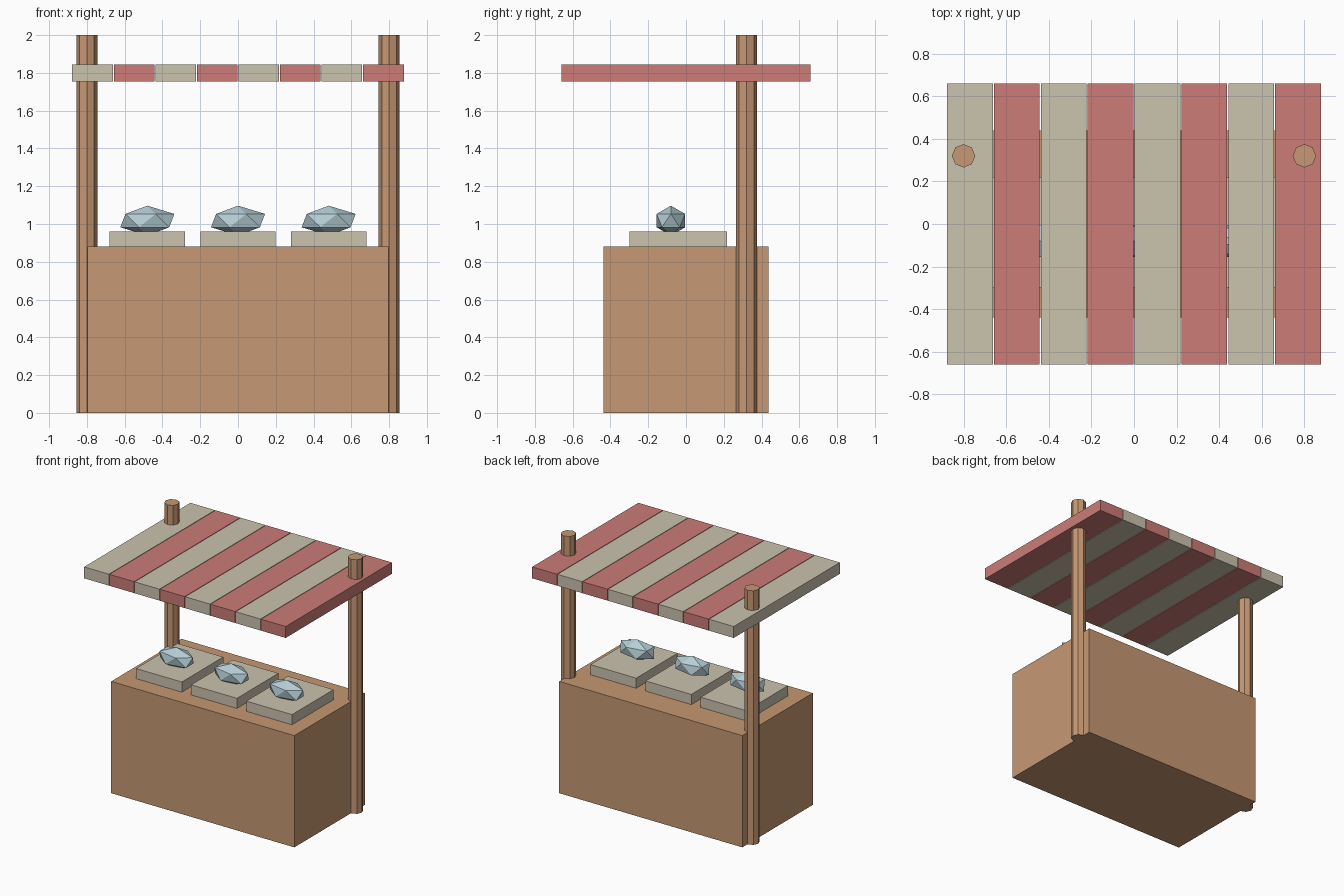
import bpy

if "Cube" in bpy.data.objects:
    bpy.data.objects.remove(bpy.data.objects["Cube"])


def material(name, rgb):
    # sRGB 0-255 to linear
    lin = [((c / 255 + 0.055) / 1.055) ** 2.4 for c in rgb]
    m = bpy.data.materials.new(name)
    m.diffuse_color = (*lin, 1)
    m.use_nodes = True
    m.node_tree.nodes["Principled BSDF"].inputs["Base Color"].default_value = m.diffuse_color
    return m


wood = material("warm_wood", (198, 152, 115))
cream = material("cream_cloth", (203, 195, 175))
red = material("faded_red", (204, 124, 118))
ice = material("pale_blue_crystal", (182, 207, 214))


def finish(name, mat):
    ob = bpy.context.object
    ob.name = name
    ob.data.materials.append(mat)
    return ob


def box(name, mat, centre, size):
    bpy.ops.mesh.primitive_cube_add(size=1, location=centre)
    ob = finish(name, mat)
    ob.scale = size
    return ob


# Solid counter
box("counter", wood, (0, 0, 0.44), (1.595, 0.876, 0.88))

# Octagonal posts, sunk halfway into the counter sides
for side, x in (("left", -0.8), ("right", 0.8)):
    bpy.ops.mesh.primitive_cylinder_add(vertices=8, radius=0.055, depth=2,
                                        location=(x, 0.32, 1))
    finish(f"{side}_post", wood)

# Striped awning: separate slats with hairline gaps
for i in range(8):
    box(f"awning_stripe_{i + 1}", red if i % 2 else cream,
        (-0.77 + 0.22 * i, 0, 1.80), (0.215, 1.32, 0.09))

# Display trays, each with a faceted crystal resting partly inside
for i, x in enumerate((-0.48, 0, 0.48)):
    box(f"tray_{i + 1}", cream, (x, -0.04, 0.92), (0.398, 0.516, 0.08))
    bpy.ops.mesh.primitive_ico_sphere_add(subdivisions=1, radius=1,
                                          location=(x, -0.08, 1.018))
    finish(f"crystal_{i + 1}", ice).scale = (0.16, 0.089, 0.079)
